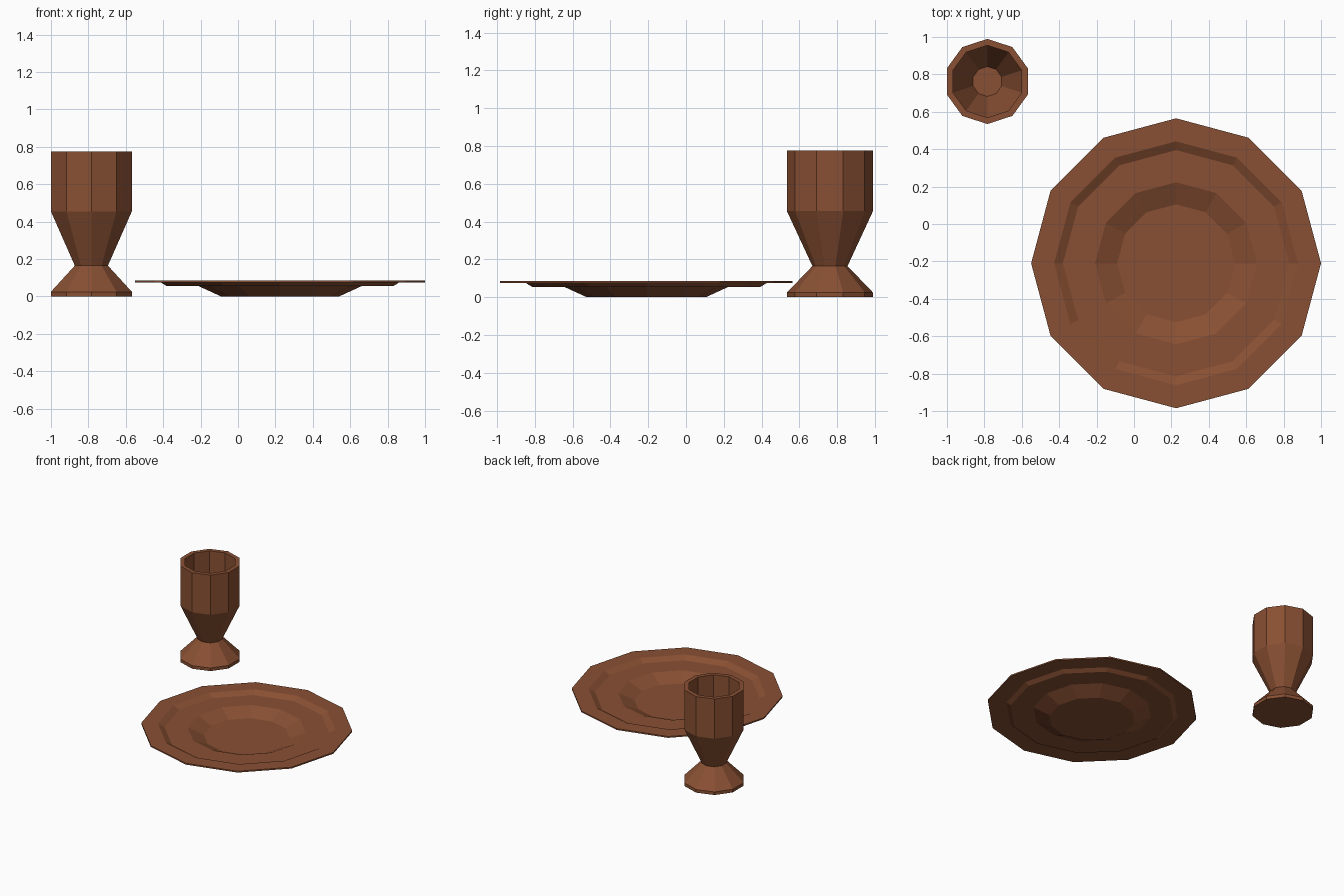
import bpy, bmesh, math

if "Cube" in bpy.data.objects:
    bpy.data.objects.remove(bpy.data.objects["Cube"])

wood = bpy.data.materials.new("brown_wood")
wood.diffuse_color = (0.25, 0.08, 0.033, 1)
wood.use_nodes = True
wood.node_tree.nodes["Principled BSDF"].inputs["Base Color"].default_value = wood.diffuse_color


def lathe(name, profile, sides, start, location):
    """Faceted solid of revolution from a closed (radius, z) loop, capped at both ends."""
    bm = bmesh.new()
    rings = []
    for r, z in profile:
        ring = []
        for i in range(sides):
            a = start + 2 * math.pi * i / sides
            ring.append(bm.verts.new((r * math.cos(a), r * math.sin(a), z)))
        rings.append(ring)
    for low, high in zip(rings, rings[1:]):
        for i in range(sides):
            j = (i + 1) % sides
            bm.faces.new((low[i], low[j], high[j], high[i]))
    bm.faces.new(rings[0][::-1])
    bm.faces.new(rings[-1])
    bmesh.ops.recalc_face_normals(bm, faces=bm.faces)
    mesh = bpy.data.meshes.new(name)
    bm.to_mesh(mesh)
    bm.free()
    mesh.materials.append(wood)
    obj = bpy.data.objects.new(name, mesh)
    obj.location = location
    bpy.context.collection.objects.link(obj)
    return obj


# Goblet: flared foot, narrow stem, straight ten-sided cup, then the inside
lathe("goblet", [
    (0.2275, 0), (0.2275, 0.025), (0.093, 0.165), (0.2275, 0.455), (0.2275, 0.776),
    (0.193, 0.776), (0.193, 0.46), (0.08, 0.21),
], 10, math.pi / 2, (-0.784, 0.762, 0))

# Plate: underside from the centre outwards, thin rim, then the stepped dish
lathe("plate", [
    (0.315, 0), (0.435, 0.055), (0.605, 0.055), (0.637, 0.075), (0.775, 0.075),
    (0.775, 0.086), (0.652, 0.086), (0.605, 0.06), (0.433, 0.06), (0.315, 0.008),
], 12, 0, (0.225, -0.21, 0))
